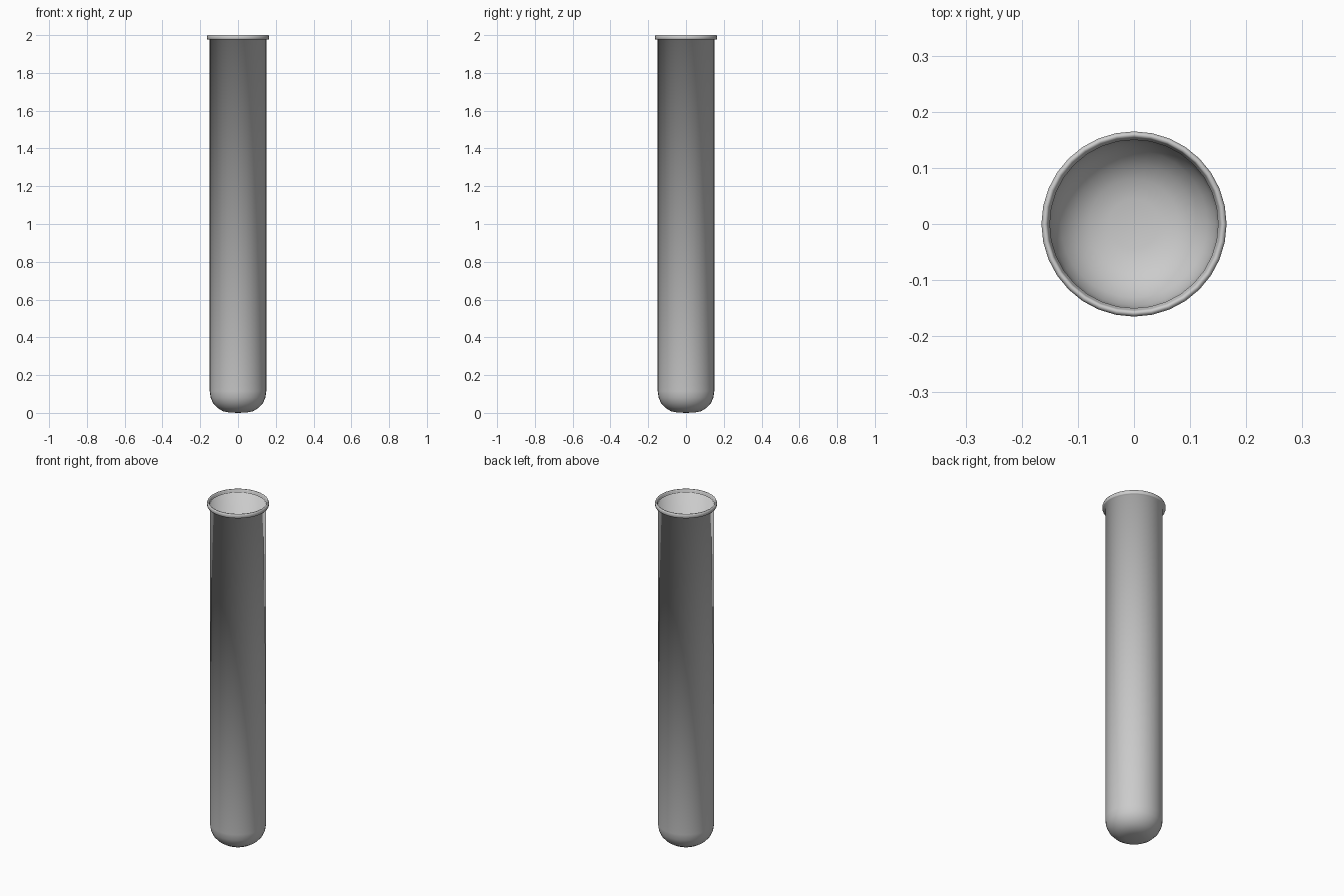
import bpy, bmesh, math
from mathutils import Matrix

if "Cube" in bpy.data.objects:
    bpy.data.objects.remove(bpy.data.objects["Cube"])

SIDES = 32

# Profile (radius, height): rounded bottom, long wall, flared rim
profile = [(0.0, 0.0), (0.045, 0.002), (0.08, 0.009), (0.108, 0.026),
           (0.131, 0.05), (0.145, 0.08), (0.15, 0.115),
           (0.15, 1.977), (0.163, 1.977), (0.165, 1.982), (0.165, 1.992),
           (0.162, 2.0), (0.156, 2.0), (0.154, 1.994), (0.15, 1.982)]

# Tube: spin the profile around z
bm = bmesh.new()
verts = [bm.verts.new((r, 0, z)) for r, z in profile]
edges = [bm.edges.new(pair) for pair in zip(verts, verts[1:])]
bmesh.ops.spin(bm, geom=verts + edges, cent=(0, 0, 0), axis=(0, 0, 1),
               angle=math.tau, steps=SIDES, use_merge=True)
bmesh.ops.remove_doubles(bm, verts=bm.verts, dist=0.0005)
bmesh.ops.recalc_face_normals(bm, faces=bm.faces)
for f in bm.faces:
    f.smooth = True

mesh = bpy.data.meshes.new("test_tube")
bm.to_mesh(mesh)
bm.free()
tube = bpy.data.objects.new("test_tube", mesh)
bpy.context.collection.objects.link(tube)
